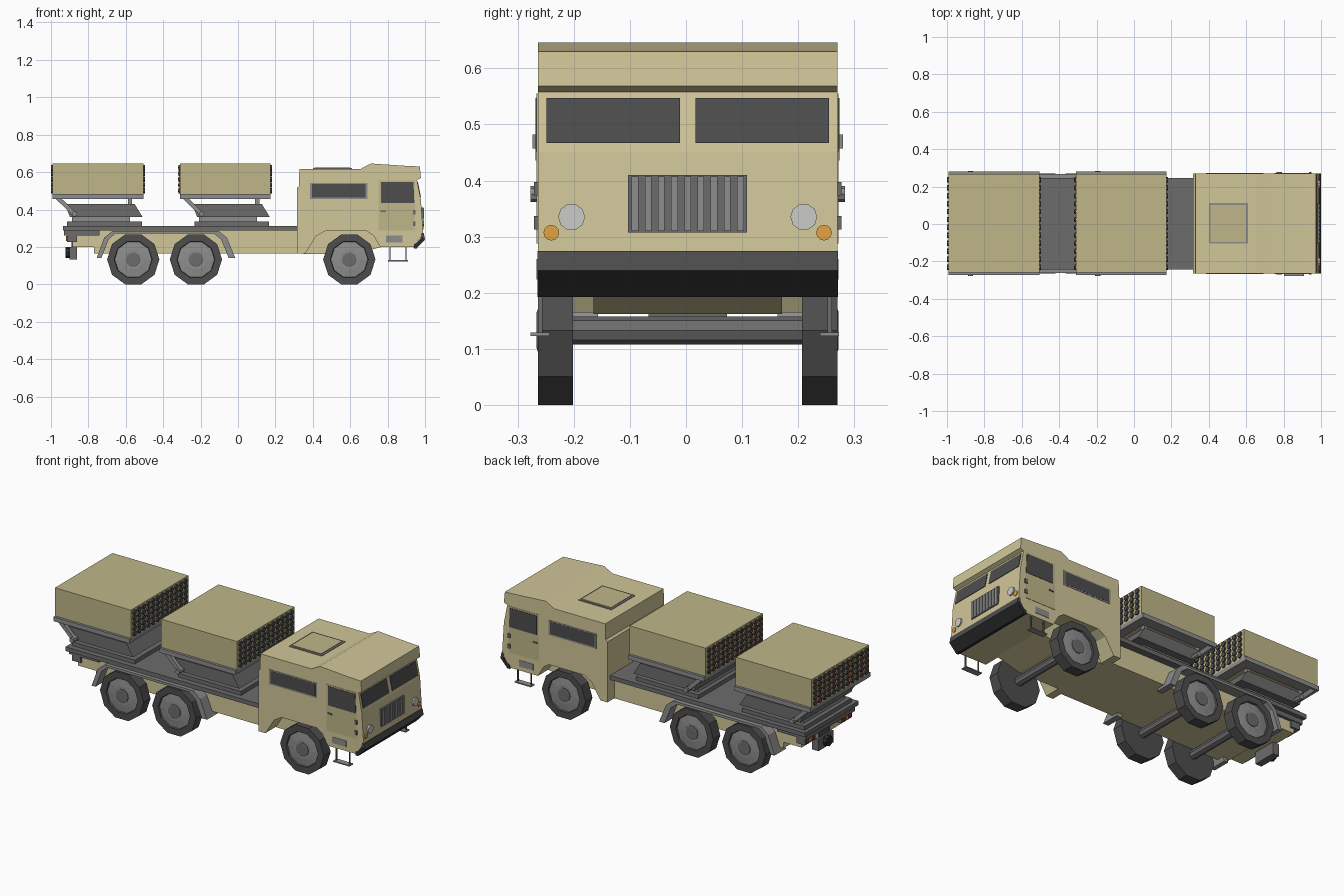
import bpy, bmesh, math
from mathutils import Matrix, Vector

CY = 0.003  # body centre line


def mat(name, r, g, b):
    m = bpy.data.materials.new(name)
    m.diffuse_color = (r, g, b, 1)
    return m


TAN = mat("tan", 0.64, 0.57, 0.32)
POD = mat("pod_tan", 0.53, 0.47, 0.25)
GREY = mat("mid_grey", 0.27, 0.27, 0.27)
STEEL = mat("steel", 0.15, 0.15, 0.15)
DARK = mat("dark", 0.075, 0.075, 0.075)
BLACK = mat("black", 0.025, 0.025, 0.025)
LIGHT = mat("lamp", 0.6, 0.6, 0.57)
ORANGE = mat("orange", 0.75, 0.36, 0.06)
RED = mat("red", 0.28, 0.05, 0.03)


def finish(bm, name, m):
    bmesh.ops.recalc_face_normals(bm, faces=bm.faces[:])
    me = bpy.data.meshes.new(name)
    bm.to_mesh(me)
    bm.free()
    ob = bpy.data.objects.new(name, me)
    bpy.context.collection.objects.link(ob)
    me.materials.append(m)
    return ob


def prism(name, pts, y0, y1, m):
    """Side profile (x, z) extruded from y0 to y1."""
    bm = bmesh.new()
    f = bm.faces.new([bm.verts.new((x, y0, z)) for x, z in pts])
    ext = bmesh.ops.extrude_face_region(bm, geom=[f])["geom"]
    vs = [v for v in ext if isinstance(v, bmesh.types.BMVert)]
    bmesh.ops.translate(bm, verts=vs, vec=(0, y1 - y0, 0))
    return finish(bm, name, m)


def box(name, x0, x1, y0, y1, z0, z1, m):
    return prism(name, [(x0, z0), (x1, z0), (x1, z1), (x0, z1)], y0, y1, m)


def side(s, a, b):
    """y range a..b from the centre line on side s."""
    return sorted((CY + s * a, CY + s * b))


def lathe(name, x, z, s, prof, m, n=10):
    """Rings (radius, y offset) around a sideways axle."""
    bm = bmesh.new()
    rings = [[bm.verts.new((x + r * math.cos(2 * math.pi * i / n), CY + s * y,
                            z + r * math.sin(2 * math.pi * i / n))) for i in range(n)]
             for r, y in prof]
    for a, b in zip(rings, rings[1:]):
        for i in range(n):
            j = (i + 1) % n
            bm.faces.new((a[i], a[j], b[j], b[i]))
    bm.faces.new(rings[0])
    bm.faces.new(rings[-1])
    return finish(bm, name, m)


def x_discs(name, centres, r, depth, n, m):
    """Cylinders pointing along x."""
    bm = bmesh.new()
    for c in centres:
        bmesh.ops.create_cone(bm, cap_ends=True, segments=n, radius1=r, radius2=r, depth=depth,
                              matrix=Matrix.Translation(c) @ Matrix.Rotation(math.pi / 2, 4, 'Y'))
    return finish(bm, name, m)


# chassis and deck
prism("chassis", [(-0.885, 0.2), (-0.77, 0.2), (-0.77, 0.165), (0.36, 0.165), (0.36, 0.29), (-0.885, 0.29)],
      CY - 0.203, CY + 0.203, TAN)
prism("front_chassis", [(0.35, 0.162), (0.62, 0.162), (0.77, 0.2), (0.77, 0.3), (0.35, 0.3)],
      CY - 0.168, CY + 0.168, TAN)
box("deck", -0.935, 0.32, CY - 0.247, CY + 0.243, 0.288, 0.312, STEEL)
box("rear_crossbeam", -0.93, -0.74, CY - 0.22, CY + 0.22, 0.262, 0.289, STEEL)

# cab
prism("cab", [(0.315, 0.165), (0.36, 0.165), (0.417, 0.257), (0.465, 0.284), (0.69, 0.284), (0.725, 0.26),
              (0.76, 0.2), (0.94, 0.2), (0.99, 0.27), (0.978, 0.452), (0.957, 0.558), (0.978, 0.568),
              (0.972, 0.63), (0.89, 0.634), (0.71, 0.646), (0.655, 0.617), (0.328, 0.617),
              (0.326, 0.525), (0.315, 0.515)], CY - 0.267, CY + 0.267, TAN)
prism("bumper", [(0.94, 0.192), (0.955, 0.192), (0.998, 0.24), (0.94, 0.215)], CY - 0.268, CY + 0.268, BLACK)
prism("bumper_skirt", [(0.935, 0.2), (0.955, 0.192), (1.0, 0.24), (0.985, 0.255)], CY - 0.268, CY + 0.268, BLACK)
prism("bumper_top", [(0.975, 0.24), (1.0, 0.24), (0.993, 0.274), (0.98, 0.274)], CY - 0.268, CY + 0.268, DARK)
box("hatch_rim", 0.4, 0.61, CY - 0.108, CY + 0.108, 0.61, 0.621, GREY)
box("roof_hatch", 0.41, 0.6, CY - 0.098, CY + 0.098, 0.61, 0.625, POD)

# grille with vertical bars
box("grille", 0.96, 0.991, CY - 0.106, CY + 0.106, 0.307, 0.41, STEEL)
for i in range(9):
    y = CY - 0.094 + i * 0.0235
    box("grille_bar", 0.97, 0.995, y - 0.006, y + 0.006, 0.31, 0.407, GREY)


def slope(z, off):
    return 0.978 - (z - 0.452) * 0.198 + off, z


for s in (-1, 1):
    # windscreen halves and lamps
    prism("windscreen", [slope(0.467, -0.01), slope(0.467, 0.003), slope(0.547, 0.003), slope(0.547, -0.01)],
          *side(s, 0.014, 0.252), DARK)
    x_discs("headlight", [Vector((0.985, CY + s * 0.207, 0.335))], 0.024, 0.02, 10, LIGHT)
    x_discs("indicator", [Vector((0.986, CY + s * 0.243, 0.307))], 0.014, 0.014, 12, ORANGE)
    # cab side fittings
    box("side_window_frame", 0.385, 0.692, *side(s, 0.26, 0.269), 0.457, 0.543, GREY)
    box("side_window", 0.395, 0.682, *side(s, 0.26, 0.27), 0.465, 0.536, DARK)
    prism("door", [(0.752, 0.288), (0.945, 0.288), (0.945, 0.555), (0.752, 0.555)], *side(s, 0.26, 0.269), POD)
    prism("door_window", [(0.765, 0.436), (0.943, 0.436), (0.938, 0.547), (0.765, 0.547)],
          *side(s, 0.26, 0.271), DARK)
    box("door_handle", 0.762, 0.79, *side(s, 0.26, 0.274), 0.386, 0.394, STEEL)
    for z in (0.325, 0.385):
        box("door_hinge", 0.935, 0.95, *side(s, 0.26, 0.274), z - 0.012, z + 0.012, STEEL)
    box("foothold", 0.79, 0.88, *side(s, 0.26, 0.269), 0.224, 0.26, GREY)
    # hanging step
    yc = CY + s * 0.258 - 0.005
    box("step", 0.803, 0.908, yc - 0.017, yc + 0.017, 0.123, 0.129, GREY)
    for x in (0.81, 0.895):
        box("step_leg", x, x + 0.006, yc - 0.004, yc + 0.004, 0.126, 0.21, STEEL)
    # wheels
    for x in (-0.56, -0.225, 0.595):
        lathe("tyre", x, 0.133, s, [(0.14, 0.204), (0.14, 0.267), (0.102, 0.267), (0.098, 0.255)], DARK)
        lathe("rim", x, 0.133, s, [(0.1, 0.25), (0.1, 0.258), (0.055, 0.263)], GREY)
        lathe("hub", x, 0.133, s, [(0.04, 0.25), (0.04, 0.267), (0.034, 0.269)], STEEL)
        lathe("axle", x, 0.133, s, [(0.025, 0.0), (0.025, 0.21)], STEEL, 8)
    # rear mudguard strip bent over both wheels
    prism("mudguard", [(-0.755, 0.142), (-0.73, 0.142), (-0.692, 0.24), (-0.655, 0.272), (-0.13, 0.272),
                       (-0.09, 0.24), (-0.05, 0.142), (-0.015, 0.142), (-0.06, 0.25), (-0.105, 0.286),
                       (-0.67, 0.286), (-0.715, 0.25)], *side(s, 0.16, 0.265), GREY)
    # tail lamps and rear brackets
    box("tail_bracket", -0.915, -0.86, *side(s, 0.12, 0.215), 0.225, 0.265, STEEL)
    for i, m in enumerate((RED, ORANGE, RED)):
        box("tail_lamp", -0.92, -0.91, *side(s, 0.13 + i * 0.028, 0.15 + i * 0.028), 0.232, 0.258, m)

# tow hitch
box("hitch_plate", -0.9, -0.86, CY - 0.07, CY + 0.07, 0.132, 0.2, STEEL)
box("hitch_mount", -0.89, -0.865, CY - 0.05, CY + 0.05, 0.19, 0.27, DARK)
x_discs("hitch_pin", [Vector((-0.9, CY, 0.17))], 0.03, 0.045, 8, BLACK)

# two rocket launchers
COLS, ROWS = 12, 5
for x in (-0.748, -0.068):
    box("pod", x - 0.243, x + 0.243, CY - 0.263, CY + 0.263, 0.479, 0.645, POD)
    # tray frame under the pod
    for s in (-1, 1):
        box("tray_side", x - 0.243, x + 0.243, *side(s, 0.215, 0.277), 0.457, 0.482, GREY)
        e = sorted((x + s * 0.243, x + s * 0.19))
        box("tray_end", *e, CY - 0.22, CY + 0.22, 0.457, 0.48, GREY)
        # lifting ram, pin and front post
        prism("ram", [(x - 0.228, 0.458), (x - 0.195, 0.458), (x - 0.115, 0.38), (x - 0.132, 0.366)],
              *side(s, 0.242, 0.265), GREY)
        lathe("ram_pin", x - 0.126, 0.376, s, [(0.014, 0.2), (0.014, 0.28)], GREY, 8)
        box("front_post", x + 0.16, x + 0.182, *side(s, 0.19, 0.215), 0.42, 0.46, GREY)
    # cradle and turntable
    prism("cradle", [(x - 0.178, 0.43), (x + 0.195, 0.43), (x + 0.238, 0.36), (x - 0.15, 0.36)],
          CY - 0.235, CY + 0.235, STEEL)
    box("turntable", x - 0.14, x + 0.17, CY - 0.19, CY + 0.19, 0.333, 0.362, GREY)
    box("turntable_base", x - 0.165, x + 0.235, CY - 0.215, CY + 0.215, 0.31, 0.335, STEEL)
    # tube mouths at both ends
    dy, dz = 0.51 / COLS, 0.155 / ROWS
    for s, m in ((1, DARK), (-1, RED)):
        grid = [Vector((x + s * 0.243, CY + (i - (COLS - 1) / 2) * dy, 0.562 + (j - (ROWS - 1) / 2) * dz))
                for i in range(COLS) for j in range(ROWS)]
        x_discs("tube_ends", grid, 0.0145, 0.016, 8, DARK)
        if s < 0:
            x_discs("rocket_nozzles", [g - Vector((0.001, 0, 0)) for g in grid], 0.007, 0.016, 6, m)
